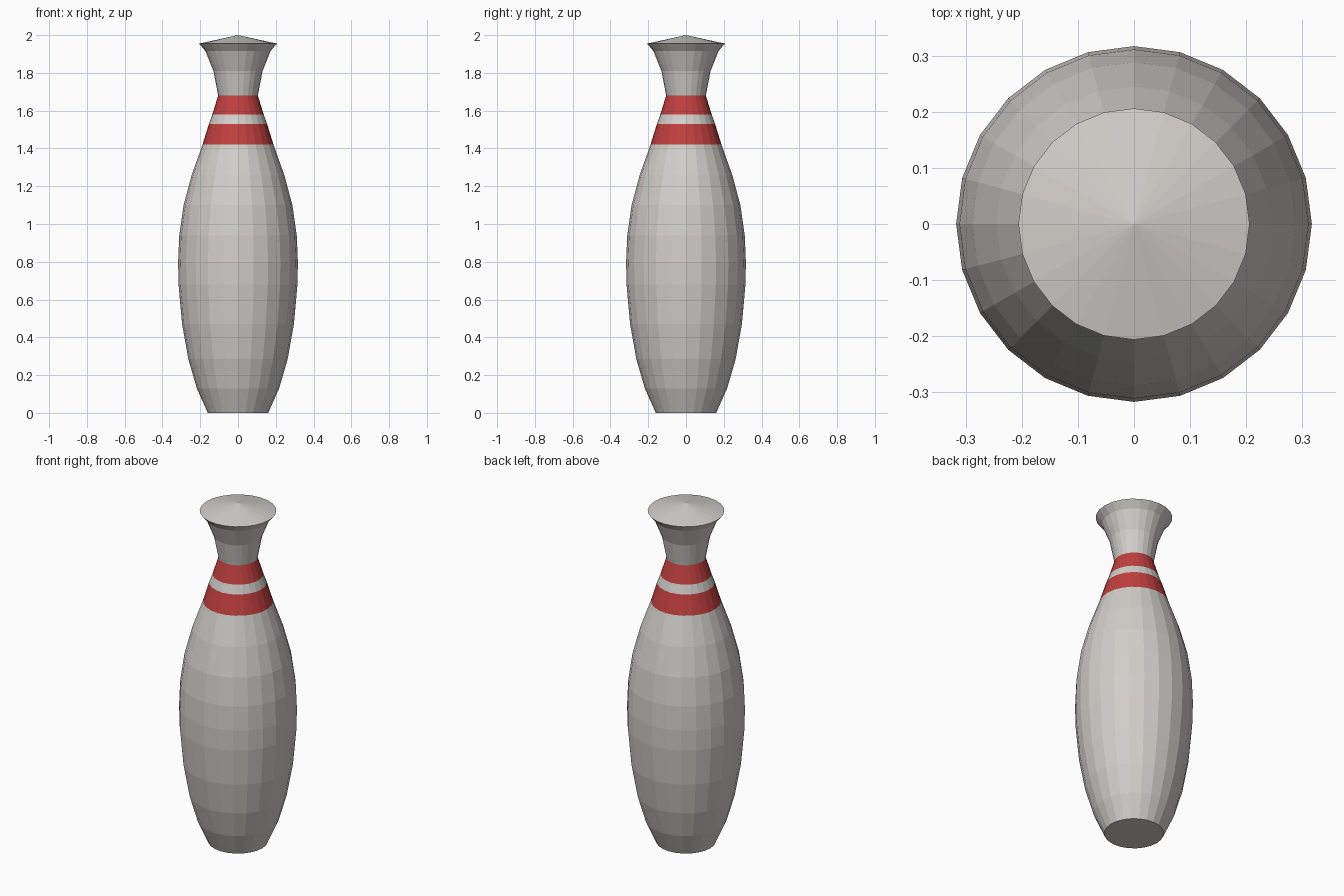
import bpy
import bmesh
from math import cos, sin, tau

cube = bpy.data.objects.get("Cube")
if cube:
    bpy.data.objects.remove(cube)

SIDES = 24


def make_material(name, rgb):
    mat = bpy.data.materials.new(name)
    mat.use_nodes = True
    color = (*rgb, 1.0)
    mat.diffuse_color = color
    mat.node_tree.nodes["Principled BSDF"].inputs["Base Color"].default_value = color
    return mat


white = make_material("warm_white", (0.64, 0.62, 0.59))
red = make_material("stripe_red", (0.53, 0.05, 0.05))

# Outline of the pin: radius, height
profile = [
    (0.16, 0.0), (0.218, 0.13), (0.263, 0.285), (0.296, 0.47),
    (0.315, 0.68), (0.317, 0.80), (0.311, 0.94), (0.288, 1.10),
    (0.245, 1.26), (0.188, 1.42), (0.154, 1.53), (0.136, 1.58),
    (0.105, 1.68), (0.13, 1.81), (0.172, 1.915), (0.206, 1.955),
]
stripes = [(1.42, 1.53), (1.58, 1.68)]

# Lathe the outline
bm = bmesh.new()
rings = [
    [bm.verts.new((r * cos(tau * i / SIDES), r * sin(tau * i / SIDES), z))
     for i in range(SIDES)]
    for r, z in profile
]
for low, high in zip(rings, rings[1:]):
    for i in range(SIDES):
        j = (i + 1) % SIDES
        bm.faces.new((low[i], low[j], high[j], high[i]))

# Flat base and shallow conical cap
bm.faces.new(list(reversed(rings[0])))
apex = bm.verts.new((0, 0, 2))
for i in range(SIDES):
    bm.faces.new((rings[-1][i], rings[-1][(i + 1) % SIDES], apex))

# Red neck stripes, chosen by height
for face in bm.faces:
    z = face.calc_center_median().z
    face.material_index = int(any(a < z < b for a, b in stripes))

mesh = bpy.data.meshes.new("pin_body")
bm.normal_update()
bm.to_mesh(mesh)
bm.free()
mesh.materials.append(white)
mesh.materials.append(red)
pin = bpy.data.objects.new("pin_body", mesh)
bpy.context.collection.objects.link(pin)
